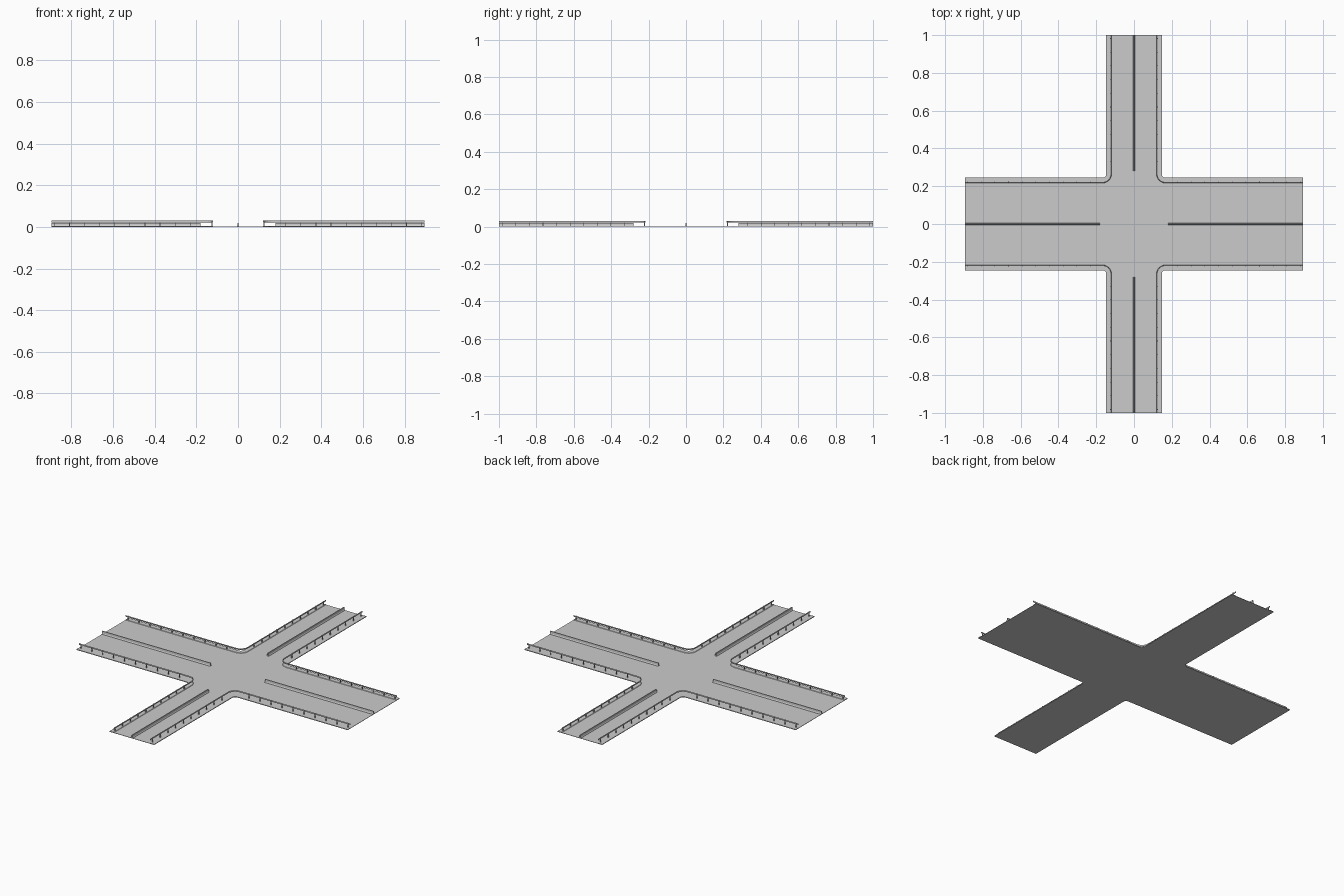
import bpy, bmesh, math

if "Cube" in bpy.data.objects:
    bpy.data.objects.remove(bpy.data.objects["Cube"])

X_END, Y_END = 0.895, 1.0      # arm lengths
CX, CY = 0.167, 0.265          # centre of the corner fillet
EDGE_R, RAIL_R = 0.02, 0.047   # road edge and guard rail radii about that centre


def corner_path(r, steps=6):
    """Arm end -> rounded corner -> other arm end, in the +x +y quadrant."""
    pts = [(X_END, CY - r)]
    for i in range(steps + 1):
        a = math.radians(270 - 90 * i / steps)
        pts.append((CX + r * math.cos(a), CY + r * math.sin(a)))
    return pts + [(CX - r, Y_END)]


def finish(name, bm, mirror=()):
    bmesh.ops.recalc_face_normals(bm, faces=bm.faces)
    me = bpy.data.meshes.new(name)
    bm.to_mesh(me)
    bm.free()
    ob = bpy.data.objects.new(name, me)
    bpy.context.collection.objects.link(ob)
    if mirror:
        m = ob.modifiers.new("Mirror", 'MIRROR')
        m.use_axis = mirror
        m.use_mirror_merge = False
    return ob


def loft(bm, sections):
    """Join matching closed sections and cap both ends."""
    rings = [[bm.verts.new(p) for p in s] for s in sections]
    n = len(rings[0])
    for a, b in zip(rings, rings[1:]):
        for i in range(n):
            j = (i + 1) % n
            bm.faces.new((a[i], a[j], b[j], b[i]))
    bm.faces.new(rings[0])
    bm.faces.new(rings[-1])


def sweep_corner(name, profile):
    """Sweep a (radius, z) profile around the corner, then copy to all four."""
    bm = bmesh.new()
    paths = [corner_path(r) for r, z in profile]
    loft(bm, [[(p[i][0], p[i][1], z) for p, (r, z) in zip(paths, profile)]
              for i in range(len(paths[0]))])
    return finish(name, bm, (True, True, False))


def box(bm, x, y, z0, z1, sx, sy):
    loft(bm, [[(x + a * sx / 2, y + b * sy / 2, z)
               for a, b in ((-1, -1), (1, -1), (1, 1), (-1, 1))] for z in (z0, z1)])


# Cross-shaped road slab
quad = corner_path(EDGE_R)
outline = (quad + [(-x, y) for x, y in reversed(quad)]
           + [(-x, -y) for x, y in quad] + [(x, -y) for x, y in reversed(quad)])
bm = bmesh.new()
loft(bm, [[(x, y, z) for x, y in outline] for z in (0, 0.002)])
finish("road_slab", bm)

# Low sloping shoulder along every road edge
sweep_corner("road_shoulder", [(EDGE_R, 0.0005), (EDGE_R, 0.004),
                               (RAIL_R - 0.001, 0.004), (RAIL_R + 0.003, 0.0005)])

# Corrugated guard rail
sweep_corner("guard_rail", [(RAIL_R - 0.001, 0.021), (RAIL_R + 0.001, 0.0225),
                            (RAIL_R + 0.001, 0.0245), (RAIL_R, 0.0255),
                            (RAIL_R + 0.001, 0.0265), (RAIL_R + 0.001, 0.0285),
                            (RAIL_R - 0.001, 0.03), (RAIL_R - 0.002, 0.0285),
                            (RAIL_R - 0.002, 0.0225)])

# Rail posts standing just outside the rail
bm = bmesh.new()
post_r, pitch = RAIL_R - 0.004, 0.0725
for i in range(10):
    box(bm, 0.882 - i * pitch, CY - post_r, 0.002, 0.028, 0.003, 0.005)
for i in range(10):
    box(bm, CX - post_r, 0.982 - i * pitch, 0.002, 0.028, 0.005, 0.003)
finish("rail_posts", bm, (True, True, False))

# Median barriers with a flared foot
half = [(0.006, 0.0), (0.006, 0.004), (0.0035, 0.008), (0.0025, 0.02)]
profile = half + [(-w, z) for w, z in reversed(half)]
bm = bmesh.new()
loft(bm, [[(x, w, z) for w, z in profile] for x in (0.18, X_END)])
finish("median_barrier_x", bm, (True, False, False))
bm = bmesh.new()
loft(bm, [[(w, y, z) for w, z in profile] for y in (0.28, Y_END)])
finish("median_barrier_y", bm, (False, True, False))
